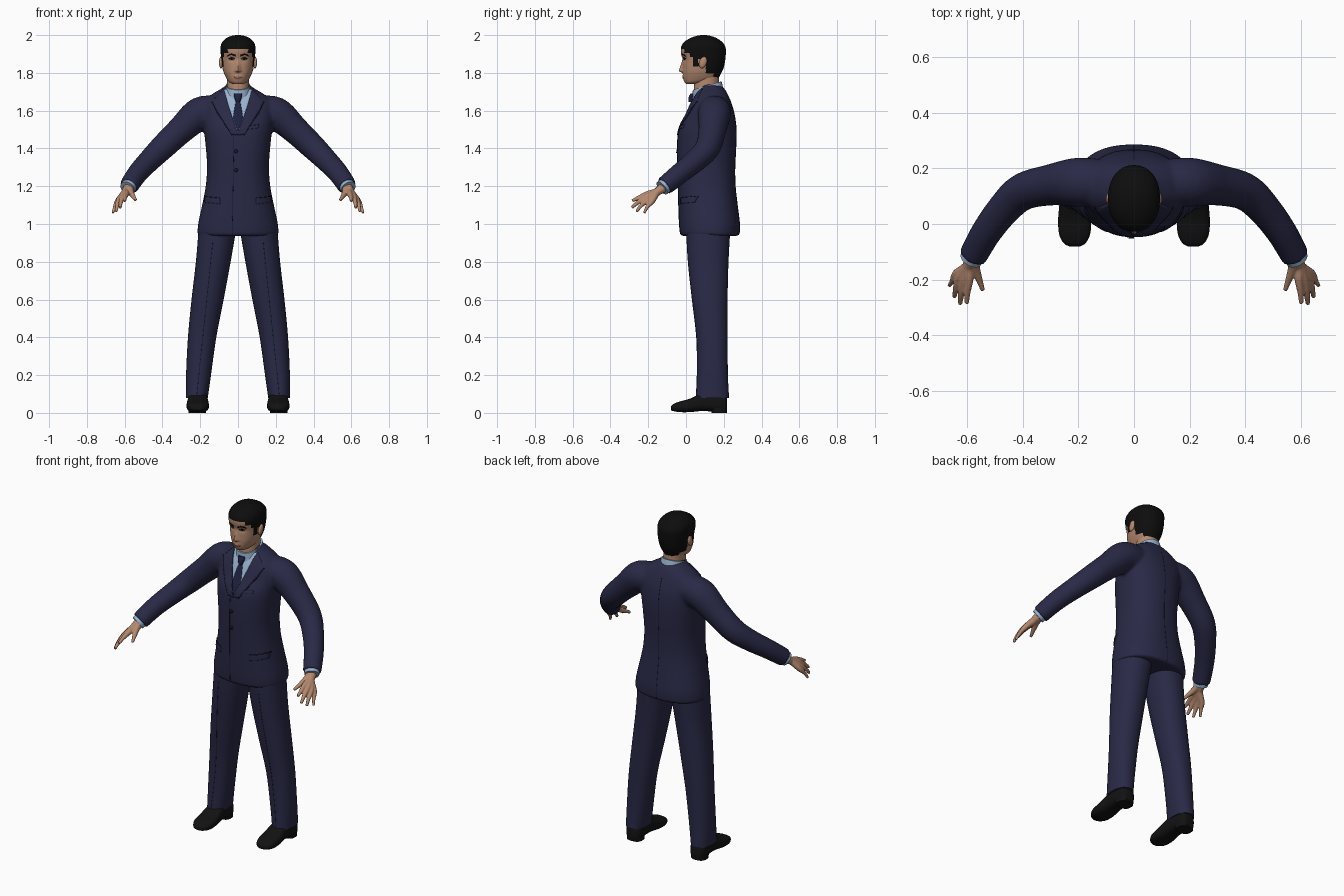
import bpy, bmesh, math
from mathutils import Vector
from mathutils.bvhtree import BVHTree

cube = bpy.data.objects.get("Cube")
if cube:
    bpy.data.objects.remove(cube)


def material(name, *rgb):
    m = bpy.data.materials.new(name)
    m.use_nodes = True
    m.diffuse_color = (*rgb, 1)
    bsdf = next(n for n in m.node_tree.nodes if n.type == "BSDF_PRINCIPLED")
    bsdf.inputs["Base Color"].default_value = (*rgb, 1)
    bsdf.inputs["Roughness"].default_value = 0.8
    return m


NAVY = material("navy_cloth", .022, .022, .062)
SEAM = material("dark_seam", .008, .008, .022)
TIE = material("tie_blue", .012, .015, .05)
SHIRT = material("pale_blue_shirt", .32, .45, .63)
SKIN = material("skin", .46, .25, .16)
LIP = material("lips", .33, .14, .1)
HAIR = material("black_hair", .004, .004, .004)
SHOE = material("black_leather", .006, .006, .006)
WHITE = material("eye_white", .6, .57, .53)


def spline(keys, n):
    """Smooth interpolation through tuples, n steps per span."""
    out = []
    for i in range(len(keys) - 1):
        a, b, c, d = (keys[min(max(i + k, 0), len(keys) - 1)] for k in (-1, 0, 1, 2))
        for s in range(n):
            t = s / n
            out.append([q + t / 2 * (r - p + t * (2 * p - 5 * q + 4 * r - w + t * (3 * (q - r) + w - p)))
                        for p, q, r, w in zip(a, b, c, d)])
    return out + [list(keys[-1])]


def bridge(bm, rings):
    rows = [[bm.verts.new(co) for co in ring] for ring in rings]
    n = len(rows[0])
    for a, b in zip(rows, rows[1:]):
        for i in range(n):
            j = (i + 1) % n
            bm.faces.new((a[i], a[j], b[j], b[i]))
    bm.faces.new(rows[0][::-1])
    bm.faces.new(rows[-1])


def power(v, p):
    return math.copysign(abs(v) ** (2 / p), v)


def loft(bm, keys, n=5, seg=48, p=2.0, lengthwise=False, tilt=0):
    """Keys: position, centre x, half width, low edge, high edge."""
    rings = []
    for t, cx, rx, lo, hi in spline(keys, n):
        ring = []
        for i in range(seg):
            a = math.tau * i / seg
            u = cx + rx * power(math.cos(a), p)
            v = (lo + hi) / 2 + (hi - lo) / 2 * power(math.sin(a), p)
            ring.append((u, t, v) if lengthwise else (u, v, t + tilt * (v - .12)))
        rings.append(ring)
    bridge(bm, rings)


def tube(bm, keys, n=5, seg=20, side=1):
    """Keys: x, y, z, radius."""
    pts = spline(keys, n)
    rings = []
    for i, (x, y, z, r) in enumerate(pts):
        d = Vector(pts[min(i + 1, len(pts) - 1)][:3]) - Vector(pts[max(i - 1, 0)][:3])
        across = d.cross(Vector((0, 0, 1))).normalized()
        up = across.cross(d).normalized()
        ring = []
        for k in range(seg):
            a = math.tau * k / seg
            co = Vector((x, y, z)) + r * (math.cos(a) * across + math.sin(a) * up)
            ring.append((co.x * side, co.y, co.z))
        rings.append(ring)
    bridge(bm, rings)


def finish(name, bm, *mats, mirror=False, voxel=0, relax=0, thick=0):
    bmesh.ops.recalc_face_normals(bm, faces=bm.faces[:])
    me = bpy.data.meshes.new(name)
    bm.to_mesh(me)
    bm.free()
    for m in mats:
        me.materials.append(m)
    me.shade_smooth()
    me.set_sharp_from_angle(angle=math.radians(45))
    ob = bpy.data.objects.new(name, me)
    bpy.context.collection.objects.link(ob)
    if voxel:
        mod = ob.modifiers.new("Fuse", "REMESH")
        mod.mode, mod.voxel_size, mod.use_smooth_shade = "VOXEL", voxel, True
        mod = ob.modifiers.new("Relax", "SMOOTH")
        mod.factor, mod.iterations = .5, relax
    if thick:
        mod = ob.modifiers.new("Thickness", "SOLIDIFY")
        mod.thickness, mod.offset = thick, 0
    if mirror:
        ob.modifiers.new("Mirror", "MIRROR")
    return ob


def surface(ob):
    return BVHTree.FromObject(ob, bpy.context.evaluated_depsgraph_get())


def plate(name, outline, tree, mat, thick=.004, back=False, side=1):
    """Thin plate with an x-z outline, laid over a surface."""
    bm = bmesh.new()
    bm.faces.new([bm.verts.new((x * side, 0, z)) for x, z in outline])
    for _ in range(7):
        bmesh.ops.triangulate(bm, faces=bm.faces[:])
        long = [e for e in bm.edges if e.calc_length() > .014]
        if not long:
            break
        bmesh.ops.subdivide_edges(bm, edges=long, cuts=1)
    bmesh.ops.triangulate(bm, faces=bm.faces[:])
    d = -1 if back else 1
    for v in bm.verts:
        hit = tree.ray_cast(Vector((v.co.x, -d, v.co.z)), Vector((0, d, 0)))[0]
        v.co.y = hit.y if hit else .08
    return finish(name, bm, mat, thick=thick)


def disc(x, z, rx, rz, n=16):
    return [(x + rx * math.cos(math.tau * i / n), z + rz * math.sin(math.tau * i / n)) for i in range(n)]


# Jacket: body and sleeves fused into one cloth surface
bm = bmesh.new()
body = [(.937, .215, -.03, .283), (1.0, .211, -.036, .285), (1.1, .19, -.04, .273),
        (1.2, .171, -.043, .262), (1.3, .164, -.046, .26), (1.4, .17, -.047, .265),
        (1.5, .181, -.038, .267), (1.58, .19, .0, .257), (1.64, .185, .026, .24),
        (1.685, .14, .05, .222), (1.72, .083, .066, .2), (1.745, .05, .08, .16)]
loft(bm, [(z, 0, *rest) for z, *rest in body], p=2.35, seg=64)
sleeve = [(.1, .15, 1.595, .08), (.2, .15, 1.585, .088), (.3, .14, 1.5, .074), (.4, .115, 1.405, .067),
          (.47, .05, 1.335, .06), (.53, -.03, 1.27, .055), (.578, -.115, 1.2, .051)]
for side in (1, -1):
    tube(bm, sleeve, seg=32, side=side)
jacket = finish("jacket", bm, NAVY, voxel=.009, relax=7)

# Trousers
bm = bmesh.new()
loft(bm, [(.08, .218, .058, .052, .228), (.2, .209, .066, .058, .222), (.4, .19, .075, .055, .22),
          (.6, .161, .085, .032, .22), (.8, .131, .092, .01, .225), (.98, .108, .1, .0, .235)], p=2.2)
trousers = finish("trousers", bm, NAVY, mirror=True)

# Shoes
bm = bmesh.new()
loft(bm, [(-.08, .213, .02, .014, .034), (-.068, .213, .04, .01, .046), (-.035, .213, .056, .004, .06),
          (.02, .213, .059, .004, .075), (.09, .213, .053, .01, .108), (.16, .215, .05, .004, .115),
          (.2, .215, .045, .0, .1), (.217, .215, .028, .006, .08)], p=2.7, lengthwise=True)
finish("shoes", bm, SHOE, mirror=True)
bm = bmesh.new()
loft(bm, [(.0, .215, .046, .135, .216), (.025, .215, .048, .13, .218)], n=2, p=2.6)
finish("shoe_heels", bm, SHOE, mirror=True)

# Hands: finger chains fanned from the wrist and fused
wrist = (.572, -.1, 1.208, .03)
palm = (.594, -.15, 1.172, .021)
fingers = [((.592, -.2, 1.16, .016), (.598, -.245, 1.142, .012), (.6, -.285, 1.122, .008)),
           ((.612, -.205, 1.145, .016), (.62, -.25, 1.118, .012), (.624, -.287, 1.086, .008)),
           ((.628, -.195, 1.131, .016), (.639, -.235, 1.1, .011), (.645, -.262, 1.066, .008)),
           ((.637, -.178, 1.122, .015), (.652, -.205, 1.09, .01), (.663, -.222, 1.058, .007))]
bm = bmesh.new()
for chain in fingers:
    tube(bm, [wrist, palm, *chain], seg=12)
tube(bm, [wrist, (.572, -.15, 1.176, .02), (.557, -.195, 1.15, .013), (.542, -.238, 1.127, .008)], seg=12)
finish("hands", bm, SKIN, voxel=.004, relax=3, mirror=True)

# Shirt cuffs
bm = bmesh.new()
tube(bm, [(.565, -.093, 1.218, .042), (.585, -.127, 1.19, .041)], n=2, seg=28)
finish("shirt_cuffs", bm, SHIRT, mirror=True)

# Neck and shirt collar
bm = bmesh.new()
loft(bm, [(1.62, 0, .065, .05, .185), (1.72, 0, .058, .042, .175), (1.8, 0, .06, .05, .175)], p=2.1)
finish("neck", bm, SKIN)
bm = bmesh.new()
loft(bm, [(1.65, 0, .082, .03, .205), (1.7, 0, .073, .034, .196), (1.735, 0, .066, .036, .188)],
     p=2.1, tilt=.3)
finish("shirt_collar", bm, SHIRT)

# Head with modelled nose, eye sockets and mouth
bm = bmesh.new()
skull = [(1.742, .028, .0, .06), (1.752, .047, -.008, .12), (1.77, .061, -.014, .168), (1.8, .075, -.017, .187),
         (1.83, .083, -.017, .2), (1.87, .088, -.018, .208), (1.91, .092, -.027, .211), (1.94, .092, -.025, .208),
         (1.965, .082, -.008, .19), (1.985, .06, .025, .16), (1.997, .03, .06, .125), (2.0, .004, .085, .1)]
loft(bm, [(z, 0, *rest) for z, *rest in skull], n=9, seg=128, p=2.2)
for v in bm.verts:
    x, y, z = v.co
    if y < .06:
        ridge = max(0, 1 - (z - 1.81) / .065) if z > 1.81 else math.exp(-((z - 1.81) / .007) ** 2)
        nose = .021 * ridge * math.exp(-(x / (.008 + .006 * ridge)) ** 2)
        socket = .006 * math.exp(-((abs(x) - .033) / .018) ** 2 - ((z - 1.872) / .012) ** 2)
        mouth = .004 * math.exp(-(x / .022) ** 2 - ((z - 1.777) / .01) ** 2)
        v.co.y += socket - nose - mouth
# Hairline height from forehead to nape
hairline = [(-.01, 1.927), (.02, 1.905), (.036, 1.885), (.066, 1.835), (.105, 1.875), (.145, 1.795), (.3, 1.762)]
for f in bm.faces:
    c = f.calc_center_median()
    f.material_index = int(c.z > next(h for limit, h in hairline if c.y < limit))
head = finish("head", bm, SKIN, HAIR)

# Ears
bm = bmesh.new()
bmesh.ops.create_uvsphere(bm, u_segments=20, v_segments=12, radius=1)
for v in bm.verts:
    v.co = (.09 + v.co.x * .011, .09 + v.co.y * .02 + v.co.z * .006, 1.855 + v.co.z * .031)
finish("ears", bm, SKIN, mirror=True)

# Face details
face = surface(head)
for side, label in ((1, "left"), (-1, "right")):
    plate(label + "_eye", disc(.033, 1.873, .014, .0055), face, WHITE, .002, side=side)
    plate(label + "_iris", disc(.033, 1.8735, .0058, .0055), face, HAIR, .004, side=side)
    plate(label + "_eyelid", [(.018, 1.874), (.03, 1.878), (.049, 1.874), (.047, 1.879), (.033, 1.883),
                              (.02, 1.879)], face, HAIR, .004, side=side)
    plate(label + "_eyebrow", [(.013, 1.888), (.035, 1.895), (.057, 1.888), (.052, 1.897), (.035, 1.902),
                               (.014, 1.896)], face, HAIR, .005, side=side)
plate("lips", disc(0, 1.777, .024, .0065), face, LIP, .002)

# Shirt front, tie and lapels
cloth = surface(jacket)
plate("shirt_front", [(-.078, 1.712), (.078, 1.712), (.0, 1.475)], cloth, SHIRT, .003)
plate("tie_blade", [(-.011, 1.655), (.011, 1.655), (.027, 1.56), (.0, 1.48), (-.027, 1.56)], cloth, TIE, .006)
bm = bmesh.new()
loft(bm, [(1.645, 0, .011, .012, .04), (1.672, 0, .02, .014, .05), (1.69, 0, .021, .024, .055)], n=4, seg=20)
finish("tie_knot", bm, TIE)
for side, label in ((1, "left"), (-1, "right")):
    inner = [(.073, 1.715), (.05, 1.62), (.0, 1.47)]
    plate(label + "_lapel", inner + [(.035, 1.475), (.11, 1.595), (.135, 1.645), (.115, 1.638), (.12, 1.665)],
          cloth, NAVY, .0095, side=side)
    plate(label + "_lapel_edge", [(.035, 1.47), (.115, 1.593), (.141, 1.65), (.136, 1.645), (.109, 1.592),
                                  (.03, 1.472)], cloth, SEAM, .005, side=side)
    plate(label + "_pocket_flap", [(.095, 1.105), (.175, 1.115), (.175, 1.145), (.095, 1.137)],
          cloth, NAVY, .008, side=side)
    plate(label + "_pocket_seam", [(.095, 1.136), (.175, 1.144), (.175, 1.148), (.095, 1.14)],
          cloth, SEAM, .009, side=side)
    plate(label + "_trouser_crease", [(.216, .1), (.219, .1), (.136, .9), (.133, .9)],
          surface(trousers), SEAM, .002, side=side)

# Jacket details
plate("front_edge_seam", [(-.032, .945), (-.029, .945), (-.02, 1.475), (-.023, 1.475)], cloth, SEAM, .004)
plate("back_seam", [(-.0015, .945), (.0015, .945), (.0015, 1.66), (-.0015, 1.66)], cloth, SEAM, .002, back=True)
plate("breast_pocket", [(.045, 1.5), (.11, 1.508), (.11, 1.525), (.045, 1.517)], cloth, NAVY, .007)
plate("breast_pocket_seam", [(.045, 1.516), (.11, 1.524), (.11, 1.527), (.045, 1.519)], cloth, SEAM, .008)
for level, z in (("upper", 1.385), ("lower", 1.285)):
    plate(level + "_button", disc(-.01, z, .01, .01), cloth, SEAM, .009)
